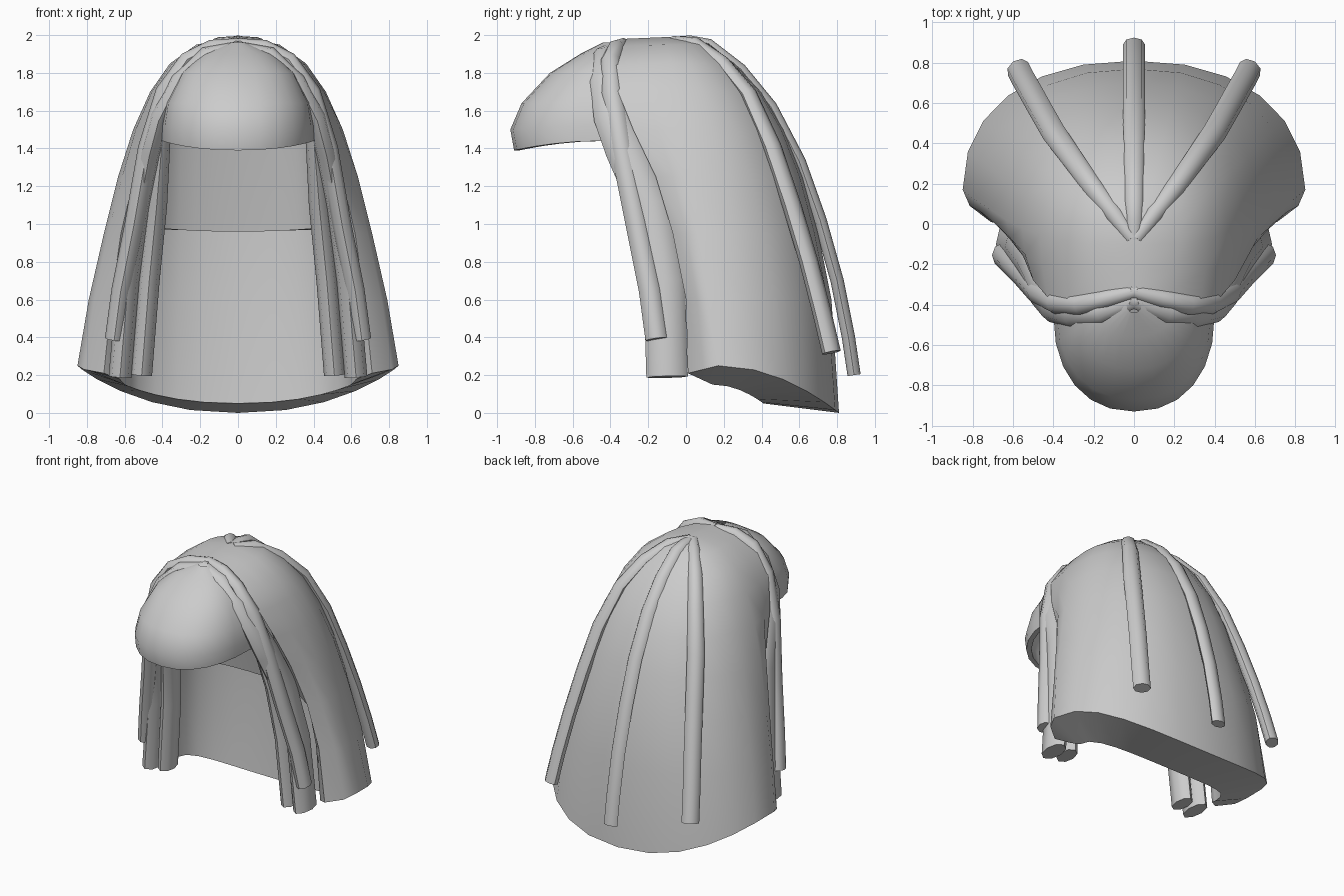
import bpy
import bmesh
import math
from mathutils import Vector

default_cube = bpy.data.objects.get("Cube")
if default_cube:
    bpy.data.objects.remove(default_cube)


def finish(name, bm):
    """Turn a bmesh into a smooth-shaded object."""
    bmesh.ops.remove_doubles(bm, verts=bm.verts, dist=0.0005)
    bmesh.ops.recalc_face_normals(bm, faces=bm.faces)
    mesh = bpy.data.meshes.new(name)
    bm.to_mesh(mesh)
    bm.free()
    obj = bpy.data.objects.new(name, mesh)
    bpy.context.collection.objects.link(obj)
    bpy.ops.object.select_all(action='DESELECT')
    obj.select_set(True)
    bpy.context.view_layer.objects.active = obj
    bpy.ops.object.shade_smooth_by_angle(angle=math.radians(50))


def drape_row(row, front, steps=6):
    """Symmetric U-shaped row: a rounded temple side, then an elliptical bow."""
    z, drop, half_width, bow_y, side_y = row
    front = Vector(front)
    side = Vector((half_width, side_y, z))
    temple = front.lerp(side, 0.5)
    temple.x = front.x + (side.x - front.x) * 0.75
    half = [front, temple]
    for i in range(steps + 1):
        a = math.pi / 2 * i / steps
        x = half_width * math.cos(a) ** 0.9 if i < steps else 0
        s = math.sin(a) ** 0.9
        half.append(Vector((x, side_y + (bow_y - side_y) * s, z - drop * s * s)))
    return half + [Vector((-p.x, p.y, p.z)) for p in reversed(half[:-1])]


def skin(rows, closed=False):
    """Join consecutive point rows with quads."""
    bm = bmesh.new()
    rings = [[bm.verts.new(p) for p in row] for row in rows]
    n = len(rings[0])
    for r0, r1 in zip(rings, rings[1:]):
        for i in range(n if closed else n - 1):
            j = (i + 1) % n
            bm.faces.new((r0[i], r0[j], r1[j], r1[i]))
    if closed:
        bm.faces.new(rings[0])
        bm.faces.new(rings[-1])
    return bm


def lock(name, points, wide, thin, hint, mirror=False, sides=8):
    """Sweep an elliptical section along a path; wide and thin are (start, end)."""
    pts = [Vector(p) for p in points]
    rings = []
    for i, p in enumerate(pts):
        tangent = (pts[min(i + 1, len(pts) - 1)] - pts[max(i - 1, 0)]).normalized()
        across = Vector(hint)
        across = (across - tangent * across.dot(tangent)).normalized()
        normal = tangent.cross(across)
        t = min(1, 2 * i / (len(pts) - 1))
        w = wide[0] + (wide[1] - wide[0]) * t
        h = thin[0] + (thin[1] - thin[0]) * t
        angles = [math.tau * k / sides for k in range(sides)]
        rings.append([p + across * w * math.cos(a) + normal * h * math.sin(a)
                      for a in angles])
    for side, sign in (("left", 1), ("right", -1)) if mirror else (("", 1),):
        rows = [[Vector((v.x * sign, v.y, v.z)) for v in ring] for ring in rings]
        finish(f"{name}_{side}".rstrip("_"), skin(rows, closed=True))


# Main hair: outer and inner rows of (z, drop, half width, back y, side y)
outer = [
    (1.99, 0, 0, 0.02, -0.1),
    (1.95, 0, 0.22, 0.13, -0.1),
    (1.85, 0, 0.36, 0.26, -0.08),
    (1.7, 0, 0.465, 0.4, -0.05),
    (1.5, 0, 0.555, 0.52, -0.02),
    (1.25, 0, 0.635, 0.62, 0.02),
    (0.95, 0, 0.71, 0.7, 0.07),
    (0.6, 0, 0.79, 0.77, 0.12),
    (0.25, 0.25, 0.85, 0.81, 0.17),
]
inner = [
    (1.9, 0, 0, -0.1, -0.18),
    (1.86, 0, 0.15, -0.08, -0.18),
    (1.78, 0, 0.27, -0.06, -0.18),
    (1.65, 0, 0.36, -0.03, -0.16),
    (1.45, 0, 0.41, 0.02, -0.14),
    (0.98, 0.02, 0.43, 0.12, -0.06),
    (0.97, 0, 0.56, 0.45, 0.06),
    (0.6, 0, 0.59, 0.45, 0.1),
    (0.15, 0.1, 0.6, 0.41, 0.14),
]
# Front edge of the main hair, shared by both layers
edge = [
    (0, -0.33, 1.98), (0.15, -0.36, 1.94), (0.33, -0.38, 1.84),
    (0.43, -0.36, 1.7), (0.5, -0.28, 1.5), (0.55, -0.16, 1.25),
    (0.62, -0.07, 0.95), (0.67, 0, 0.6), (0.71, 0.01, 0.21),
]
outer_rows = [drape_row(r, e) for r, e in zip(outer, edge)]
inner_rows = [drape_row(r, e) for r, e in zip(inner, edge)]
finish("main_hair", skin(outer_rows + inner_rows[::-1]))

# Fringe: a hollow quarter dome over the forehead
fringe = [
    (1.44, 0.05, 0.4, -0.91, -0.45),
    (1.52, 0.02, 0.4, -0.93, -0.45),
    (1.64, 0, 0.38, -0.87, -0.45),
    (1.8, 0, 0.3, -0.72, -0.44),
    (1.9, 0, 0.19, -0.56, -0.42),
    (1.96, 0, 0.04, -0.44, -0.38),
]
fringe_rows = [drape_row(r, (r[2] + 0.03, -0.34, r[0])) for r in fringe]
lining_rows = [[Vector((p.x * 0.93, p.y + 0.03, p.z - 0.03 * i / 5)) for p in row]
               for i, row in enumerate(fringe_rows)]
finish("fringe", skin(lining_rows[::-1] + fringe_rows))

# Round temple locks, from the parting to below the shoulder
lock("temple_lock", [
    (-0.02, -0.33, 1.955), (0.14, -0.37, 1.94), (0.27, -0.4, 1.87),
    (0.39, -0.39, 1.7), (0.48, -0.34, 1.4), (0.55, -0.26, 1.0),
    (0.62, -0.19, 0.65), (0.655, -0.155, 0.39),
], (0.035, 0.06), (0.03, 0.05), (0, 1, 0), mirror=True)

# Broad side locks that frame the fringe and fall behind the temple locks
lock("side_lock", [
    (-0.02, -0.37, 1.94), (0.17, -0.43, 1.9), (0.31, -0.43, 1.76),
    (0.41, -0.39, 1.57), (0.46, -0.32, 1.4), (0.52, -0.19, 1.1),
    (0.58, -0.115, 0.7), (0.625, -0.1, 0.19),
], (0.04, 0.11), (0.03, 0.06), (0, 1, 0), mirror=True)

# Flat inner locks beside the face
lock("cheek_lock", [
    (0.36, -0.36, 1.7), (0.4, -0.31, 1.45), (0.43, -0.18, 1.1),
    (0.47, -0.12, 0.7), (0.51, -0.1, 0.2),
], (0.06, 0.09), (0.03, 0.055), (0, 1, 0), mirror=True)

# Three back locks fanning out from the crown
lock("back_lock_middle", [
    (0, -0.08, 1.97), (0, 0.02, 1.975), (0, 0.12, 1.955), (0, 0.29, 1.82),
    (0, 0.45, 1.62), (0, 0.6, 1.33), (0, 0.71, 1.02), (0, 0.8, 0.7),
    (0, 0.86, 0.4), (0, 0.89, 0.2),
], (0.035, 0.055), (0.02, 0.035), (1, 0, 0))
lock("back_lock", [
    (0.01, -0.07, 1.97), (0.1, 0.05, 1.96), (0.21, 0.19, 1.86),
    (0.31, 0.33, 1.69), (0.4, 0.455, 1.41), (0.46, 0.56, 1.1),
    (0.51, 0.65, 0.8), (0.55, 0.72, 0.53), (0.575, 0.77, 0.32),
], (0.035, 0.06), (0.025, 0.045), (1, -0.7, 0), mirror=True)
